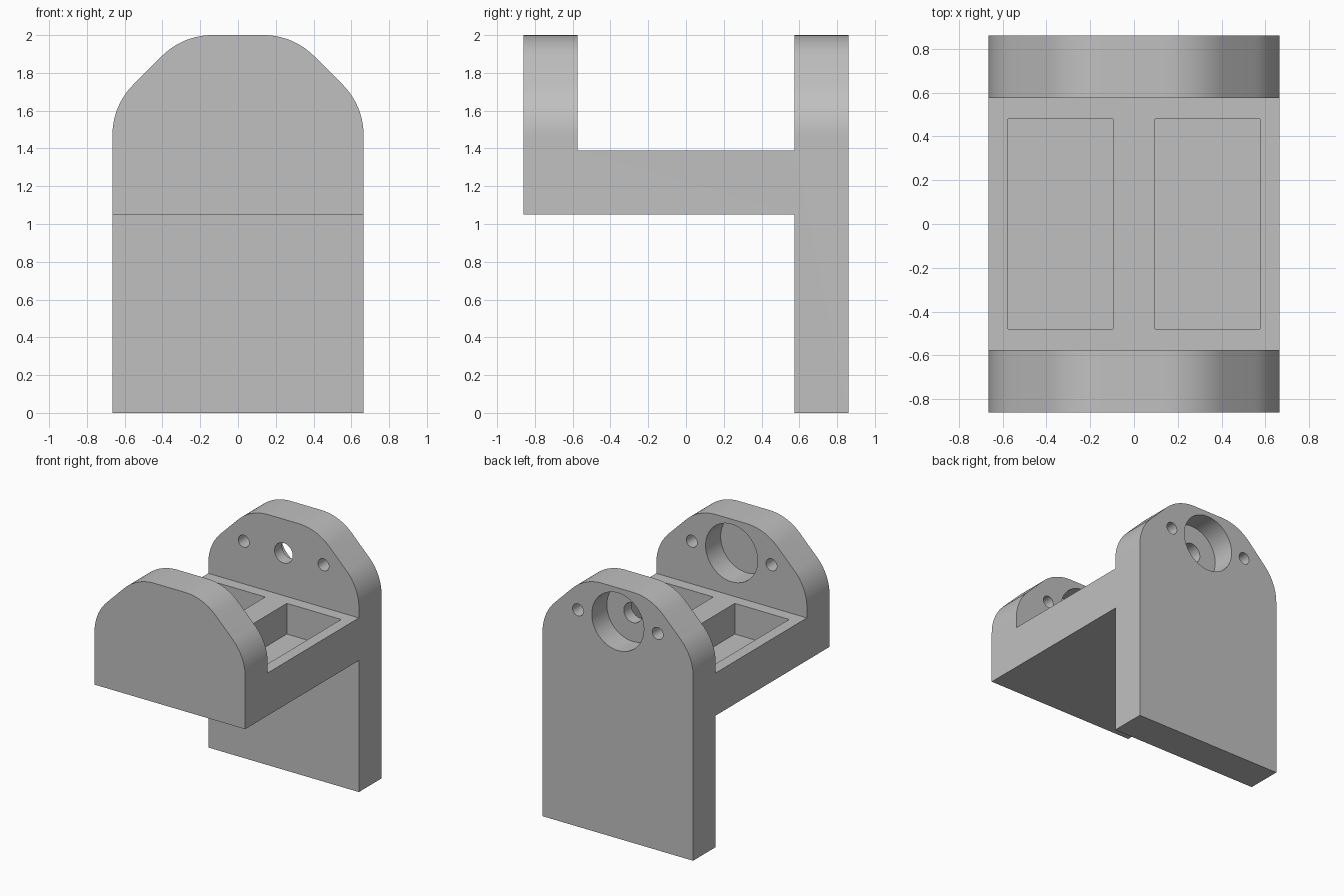
import bpy, bmesh, math
from mathutils import Vector, Matrix

if "Cube" in bpy.data.objects:
    bpy.data.objects.remove(bpy.data.objects["Cube"])

HALF_X, HALF_Y, PLATE = 0.665, 0.86, 0.285
INNER_Y = HALF_Y - PLATE
SHELF_LOW, SHELF_TOP, TOP = 1.05, 1.39, 2.0
HOLE_Z, RECESS = 1.73, 0.19

grey = bpy.data.materials.new("light grey")
grey.use_nodes = True
colour = (0.53, 0.53, 0.53, 1)
grey.diffuse_color = colour
grey.node_tree.nodes["Principled BSDF"].inputs["Base Color"].default_value = colour


def finish(name, bm):
    bmesh.ops.recalc_face_normals(bm, faces=bm.faces)
    mesh = bpy.data.meshes.new(name)
    bm.to_mesh(mesh)
    bm.free()
    mesh.materials.append(grey)
    ob = bpy.data.objects.new(name, mesh)
    bpy.context.collection.objects.link(ob)
    return ob


def prism(name, points, sweep):
    """Extrude a closed outline along the sweep vector."""
    bm = bmesh.new()
    face = bm.faces.new([bm.verts.new(p) for p in points])
    new = bmesh.ops.extrude_face_region(bm, geom=[face])["geom"]
    verts = [g for g in new if isinstance(g, bmesh.types.BMVert)]
    bmesh.ops.translate(bm, verts=verts, vec=sweep)
    return finish(name, bm)


def box(name, low, high):
    bm = bmesh.new()
    low, high = Vector(low), Vector(high)
    bmesh.ops.create_cube(bm, size=1, matrix=Matrix.Translation((low + high) / 2)
                          @ Matrix.Diagonal((*(high - low), 1)))
    return finish(name, bm)


def bore(name, x, radius, y0, y1):
    bm = bmesh.new()
    place = Matrix.Translation((x, (y0 + y1) / 2, HOLE_Z)) @ Matrix.Rotation(math.pi / 2, 4, "X")
    bmesh.ops.create_cone(bm, cap_ends=True, segments=48, radius1=radius,
                          radius2=radius, depth=y1 - y0, matrix=place)
    return finish(name, bm)


def combine(body, tool, operation):
    mod = body.modifiers.new(tool.name, "BOOLEAN")
    mod.operation, mod.solver, mod.object = operation, "EXACT", tool
    bpy.ops.object.select_all(action="DESELECT")
    bpy.context.view_layer.objects.active = body
    body.select_set(True)
    bpy.ops.object.modifier_apply(modifier=mod.name)
    bpy.data.objects.remove(tool)


# Side profile: tall back plate, shelf and short front plate
side = [(-HALF_Y, SHELF_LOW), (INNER_Y, SHELF_LOW), (INNER_Y, 0), (HALF_Y, 0),
        (HALF_Y, 2.2), (INNER_Y, 2.2), (INNER_Y, SHELF_TOP),
        (-INNER_Y, SHELF_TOP), (-INNER_Y, 2.2), (-HALF_Y, 2.2)]
bracket = prism("bracket_body", [(-1, y, z) for y, z in side], (2, 0, 0))

# Front silhouette: chamfered top corners blended with tangent arcs
chamfer, radius, steps = 0.373, 0.378, 12
reach = radius * math.tan(math.pi / 8)
arcs = [((HALF_X - radius, TOP - chamfer - reach), 0),
        ((HALF_X - chamfer - reach, TOP - radius), math.pi / 4)]
half = [(HALF_X, -0.2)]
for (cx, cz), start in arcs:
    for i in range(steps + 1):
        a = start + math.pi / 4 * i / steps
        half.append((cx + radius * math.cos(a), cz + radius * math.sin(a)))
outline = half + [(-x, z) for x, z in reversed(half)]
combine(bracket, prism("silhouette", [(x, -1, z) for x, z in outline], (0, 2, 0)), "INTERSECT")

# Two open pockets in the shelf
for x in (-0.575, 0.095):
    combine(bracket, box("pocket", (x, -0.48, SHELF_TOP - 0.245),
                         (x + 0.48, 0.48, SHELF_TOP + 0.1)), "DIFFERENCE")

# Large round recesses, opening towards the back
for face_y in (HALF_Y, -INNER_Y):
    combine(bracket, bore("recess", 0, 0.23, face_y - RECESS, face_y + 0.1), "DIFFERENCE")

# Shaft hole through the back plate
combine(bracket, bore("shaft_hole", 0, 0.08, INNER_Y - 0.1, HALF_Y - 0.1), "DIFFERENCE")

# Screw holes: through the back plate, blind in the front plate
for x in (-0.352, 0.352):
    combine(bracket, bore("screw_hole", x, 0.048, INNER_Y - 0.1, HALF_Y + 0.1), "DIFFERENCE")
    combine(bracket, bore("blind_hole", x, 0.048, -INNER_Y - RECESS, -INNER_Y + 0.1), "DIFFERENCE")

bpy.ops.object.shade_smooth_by_angle(angle=math.radians(30))
